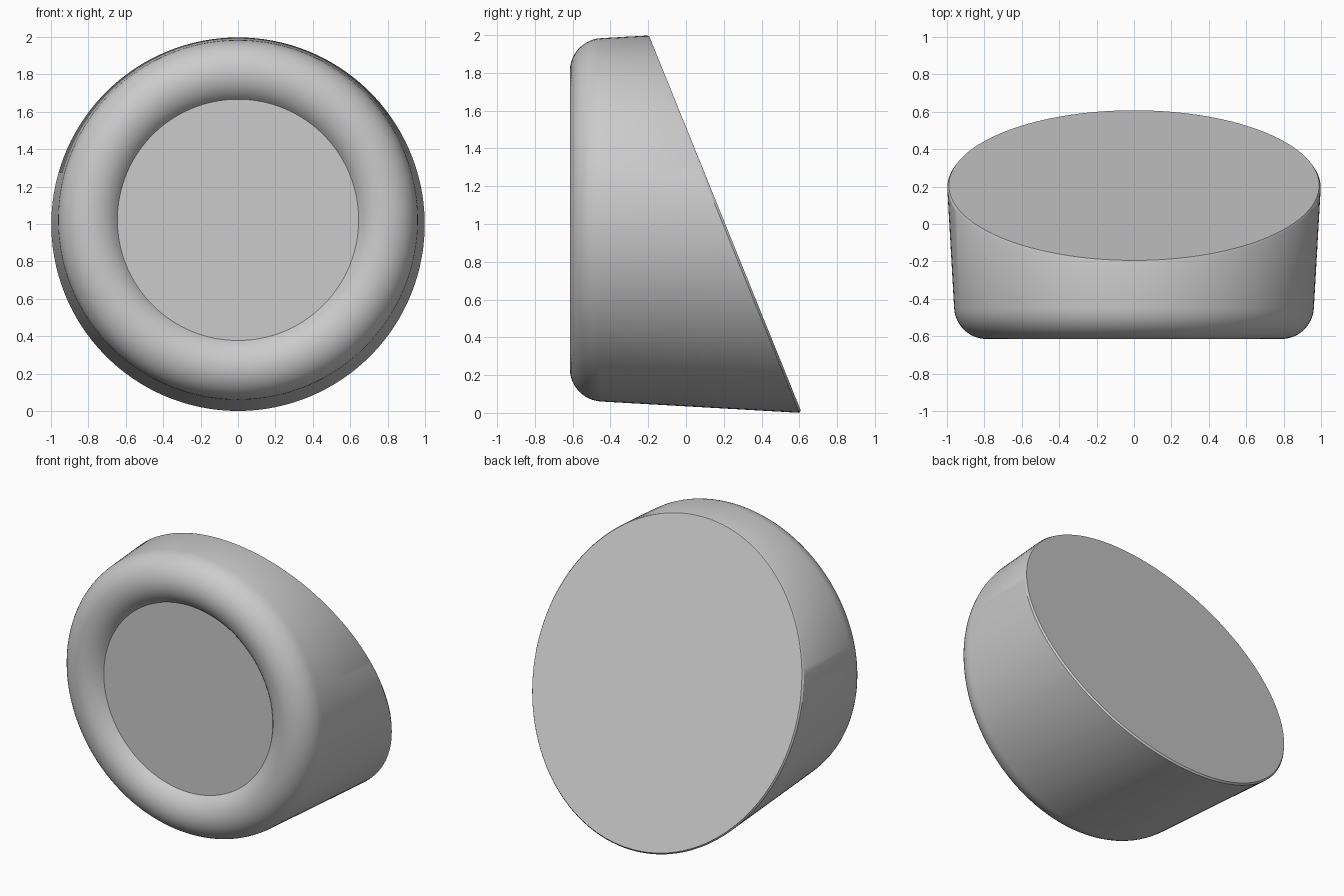
import bpy
import bmesh
from math import sin, cos, pi, radians
from mathutils import Matrix, Vector

cube = bpy.data.objects.get("Cube")
if cube:
    bpy.data.objects.remove(cube, do_unlink=True)

AXIS_Z = 1.022        # height of the round axis
SEGMENTS = 128
RIM_R, RIM_Y, TUBE = 0.787, -0.44, 0.175   # rounded rim centre and radius
TAPER = 0.057         # wall widens towards the back
PANEL_R = 0.645       # recessed front panel
SLOPE = 0.405         # lean of the cut back face


def make_material(name, colour):
    mat = bpy.data.materials.new(name)
    mat.use_nodes = True
    mat.diffuse_color = colour
    mat.node_tree.nodes["Principled BSDF"].inputs["Base Color"].default_value = colour
    return mat


def finish(bm, name, mat):
    bmesh.ops.recalc_face_normals(bm, faces=bm.faces)
    mesh = bpy.data.meshes.new(name)
    bm.to_mesh(mesh)
    bm.free()
    mesh.materials.append(mat)
    obj = bpy.data.objects.new(name, mesh)
    bpy.context.collection.objects.link(obj)
    bpy.ops.object.select_all(action='DESELECT')
    obj.select_set(True)
    bpy.context.view_layer.objects.active = obj
    bpy.ops.object.shade_smooth_by_angle(angle=radians(30))
    return obj


grey = make_material("plain grey", (0.6, 0.6, 0.6, 1))

# Profile: recess edge, over the rounded rim, then the tapered wall
bm = bmesh.new()
start = pi - math_angle if (math_angle := 0) else pi
inner = (RIM_R - PANEL_R) / TUBE
depth = (1 - inner * inner) ** 0.5
STEPS = 20
profile = [(PANEL_R, RIM_Y - TUBE * depth)]
from math import atan2
first = atan2(depth, -inner)
last = TAPER
for i in range(1, STEPS + 1):
    a = first + (last - first) * i / STEPS
    profile.append((RIM_R + TUBE * cos(a), RIM_Y - TUBE * sin(a)))
r_end, y_end = profile[-1]
profile.append((r_end + TAPER * (1.2 - y_end), 1.2))

# Revolve the profile about the front-to-back axis
verts = [bm.verts.new((r, y, AXIS_Z)) for r, y in profile]
edges = [bm.edges.new(pair) for pair in zip(verts, verts[1:])]
bmesh.ops.spin(bm, geom=verts + edges, cent=(0, 0, AXIS_Z), axis=(0, 1, 0),
               angle=2 * pi, steps=SEGMENTS, use_duplicate=False)
bmesh.ops.remove_doubles(bm, verts=bm.verts, dist=0.0005)

# Slice the back off at a lean
normal = Vector((0, 1, SLOPE)).normalized()
bmesh.ops.bisect_plane(bm, geom=bm.verts[:] + bm.edges[:] + bm.faces[:],
                       plane_co=(0, 0.6, 0), plane_no=normal, clear_outer=True)

# Close the front panel and the back face
rims = [e for e in bm.edges if e.is_boundary]
bmesh.ops.holes_fill(bm, edges=rims, sides=0)
bmesh.ops.recalc_face_normals(bm, faces=bm.faces)

# Thin chamfered step around the back face
back = [f for f in bm.faces if len(f.verts) > 8 and f.normal.y > 0]
bmesh.ops.inset_individual(bm, faces=back, thickness=0.008, depth=0.012)
finish(bm, "wedge_body", grey)
